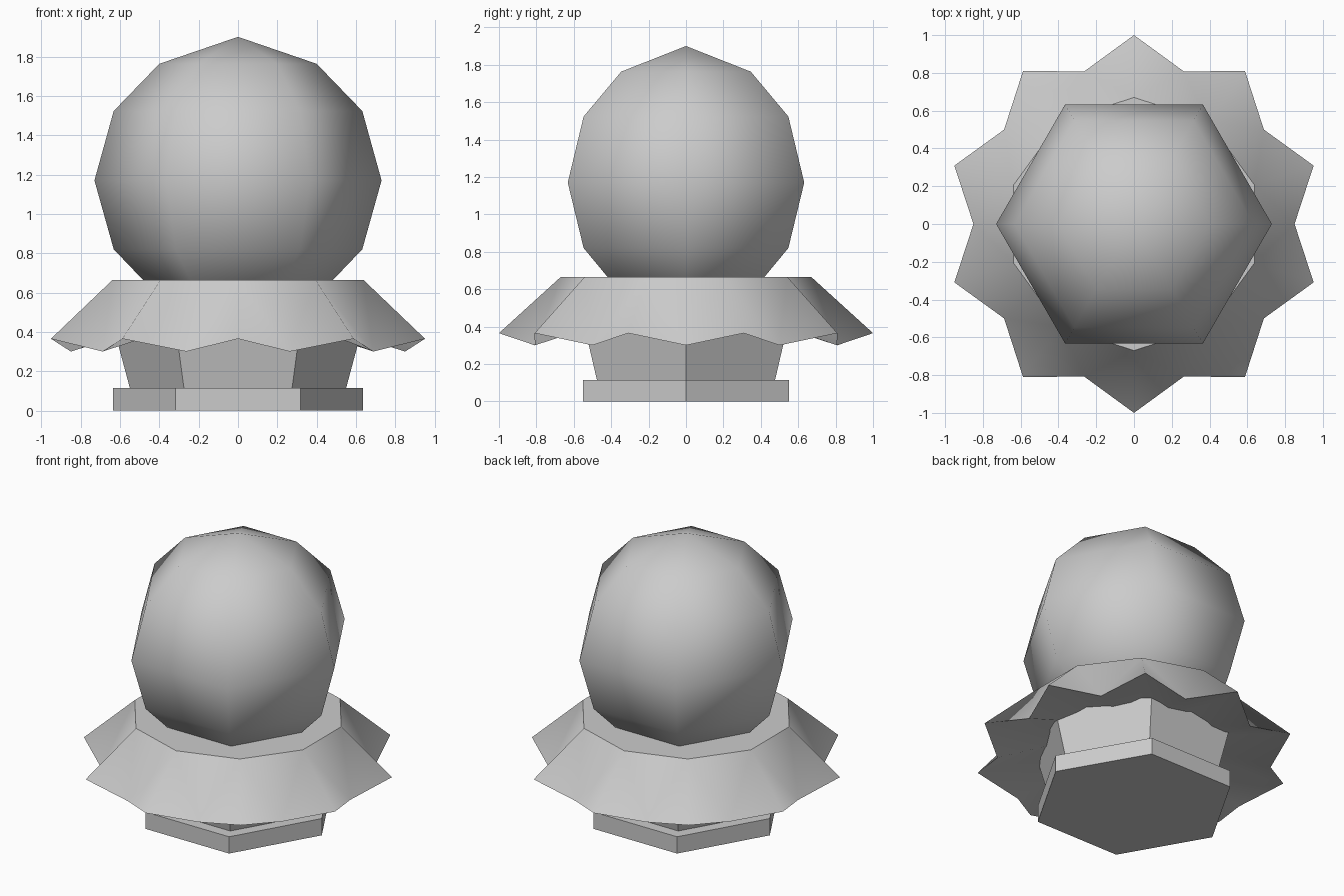
import bpy, bmesh
from math import cos, sin, pi, radians

cube = bpy.data.objects.get("Cube")
if cube:
    bpy.data.objects.remove(cube, do_unlink=True)

GREY = (0.6, 0.6, 0.6, 1)
grey = bpy.data.materials.new("plain grey")
grey.use_nodes = True
grey.diffuse_color = GREY
grey.node_tree.nodes["Principled BSDF"].inputs["Base Color"].default_value = GREY


def polar(r, z, angle):
    return (r * cos(angle), r * sin(angle), z)


def finish(name, bm, smooth=False):
    bmesh.ops.recalc_face_normals(bm, faces=bm.faces[:])
    for f in bm.faces:
        f.smooth = smooth
    mesh = bpy.data.meshes.new(name)
    bm.to_mesh(mesh)
    bm.free()
    mesh.materials.append(grey)
    obj = bpy.data.objects.new(name, mesh)
    bpy.context.collection.objects.link(obj)
    return obj


def lathe(name, profile, sides=6, smooth=False):
    """Revolve (radius, z) points; the ends close to a point or a flat cap."""
    bm = bmesh.new()
    rings = []
    for r, z in profile:
        count = sides if r else 1
        rings.append([bm.verts.new(polar(r, z, 2 * pi * k / sides)) for k in range(count)])
    for low, high in zip(rings, rings[1:]):
        for k in range(sides):
            n = (k + 1) % sides
            corners = [low[k % len(low)], low[n % len(low)],
                       high[n % len(high)], high[k % len(high)]]
            bm.faces.new(list(dict.fromkeys(corners)))
    for ring in (rings[0], rings[-1]):
        if len(ring) > 1:
            bm.faces.new(ring)
    return finish(name, bm, smooth)


# Plinth, flared neck and faceted globe
lathe("base_plate", [(0.635, 0), (0.635, 0.115)])
lathe("neck", [(0.55, 0.115), (0.64, 0.45)])
lathe("globe", [(0, 0.44), (0.4, 0.577), (0.632, 0.82), (0.73, 1.17),
                (0.632, 1.523), (0.4, 1.763), (0, 1.9)], smooth=True)

# Ten-pointed collar: flat top, drooping skirt, shallow underside
POINTS = 10
bm = bmesh.new()
step = 2 * pi / POINTS


def ring(r, z, shift=0):
    return [bm.verts.new(polar(r, z, radians(90) + (k + shift) * step)) for k in range(POINTS)]


top, tip, dip = ring(0.67, 0.665), ring(1, 0.365), ring(0.85, 0.3, 0.5)
in_tip, in_dip = ring(0.5, 0.43), ring(0.5, 0.41, 0.5)
for k in range(POINTS):
    n = (k + 1) % POINTS
    bm.faces.new((top[k], top[n], dip[k]))
    bm.faces.new((top[k], dip[k], tip[k]))
    bm.faces.new((top[n], tip[n], dip[k]))
    bm.faces.new((tip[k], dip[k], in_dip[k], in_tip[k]))
    bm.faces.new((dip[k], tip[n], in_tip[n], in_dip[k]))
bm.faces.new(top)
bm.faces.new([v for pair in zip(in_tip, in_dip) for v in pair])
# Keep the rim and the top edge crisp, the skirt soft
for ends in [(top[k], top[k - 1]) for k in range(POINTS)] + \
            [(tip[k], dip[k]) for k in range(POINTS)] + \
            [(tip[k], dip[k - 1]) for k in range(POINTS)]:
    bm.edges.get(ends).smooth = False
finish("star_collar", bm, smooth=True)
